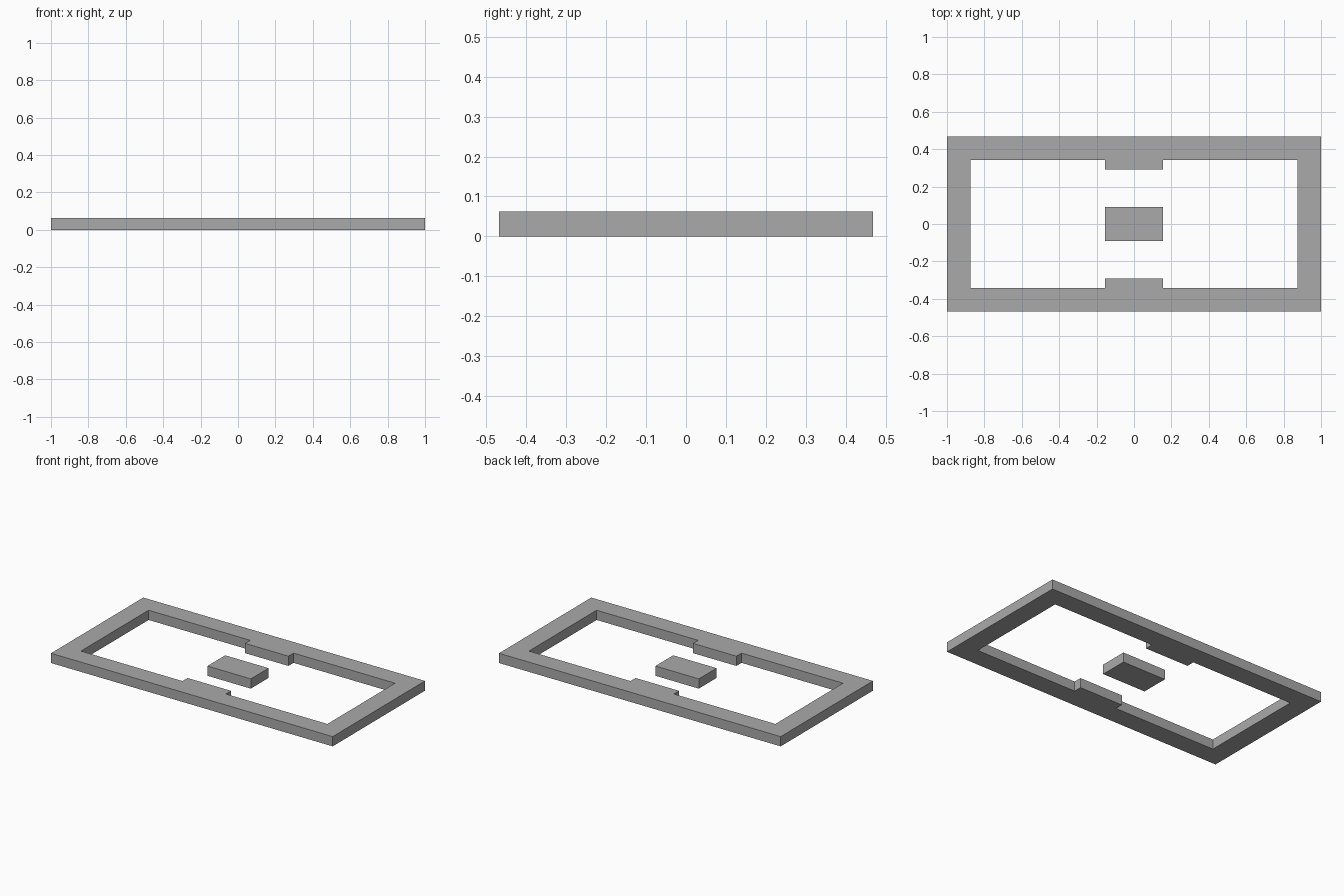
import bpy
import bmesh

cube = bpy.data.objects.get("Cube")
if cube:
    bpy.data.objects.remove(cube, do_unlink=True)

HEIGHT = 0.0625
HALF_X, HALF_Y = 1.0, 0.468      # outer size
BORDER = 0.125                   # width of the frame
TAB_X, TAB_Y = 0.154, 0.291      # inner corner of the tabs
BLOCK_Y = 0.09

grey = bpy.data.materials.new("plain_grey")
grey.use_nodes = True
colour = (0.4, 0.4, 0.4, 1)
grey.diffuse_color = colour
grey.node_tree.nodes["Principled BSDF"].inputs["Base Color"].default_value = colour


def mirrored_slab(name, quarter):
    """Extrude a quarter outline and mirror it across both centre lines."""
    bm = bmesh.new()
    base = bm.faces.new([bm.verts.new((x, y, 0)) for x, y in quarter])
    top = bmesh.ops.extrude_face_region(bm, geom=[base], use_keep_orig=True)["geom"]
    for v in top:
        if isinstance(v, bmesh.types.BMVert):
            v.co.z = HEIGHT
    # Open the cut walls so the mirrored quarters join into one solid
    seams = [f for f in bm.faces if any(
        all(abs(v.co[axis]) < 1e-5 for v in f.verts) for axis in (0, 1))]
    bmesh.ops.delete(bm, geom=seams, context='FACES')
    for axis in 'XY':
        bmesh.ops.mirror(bm, geom=bm.verts[:] + bm.edges[:] + bm.faces[:],
                         axis=axis, merge_dist=1e-4)
    bmesh.ops.remove_doubles(bm, verts=bm.verts[:], dist=1e-4)
    bmesh.ops.recalc_face_normals(bm, faces=bm.faces[:])
    mesh = bpy.data.meshes.new(name)
    bm.to_mesh(mesh)
    bm.free()
    mesh.materials.append(grey)
    obj = bpy.data.objects.new(name, mesh)
    bpy.context.collection.objects.link(obj)
    return obj


# Rectangular frame with a tab in the middle of each long side
inner_x, inner_y = HALF_X - BORDER, HALF_Y - BORDER
mirrored_slab("frame", [
    (0, HALF_Y), (0, TAB_Y), (TAB_X, TAB_Y), (TAB_X, inner_y),
    (inner_x, inner_y), (inner_x, 0), (HALF_X, 0), (HALF_X, HALF_Y)])

# Loose block in the centre
mirrored_slab("centre_block", [
    (0, 0), (TAB_X, 0), (TAB_X, BLOCK_Y), (0, BLOCK_Y)])
